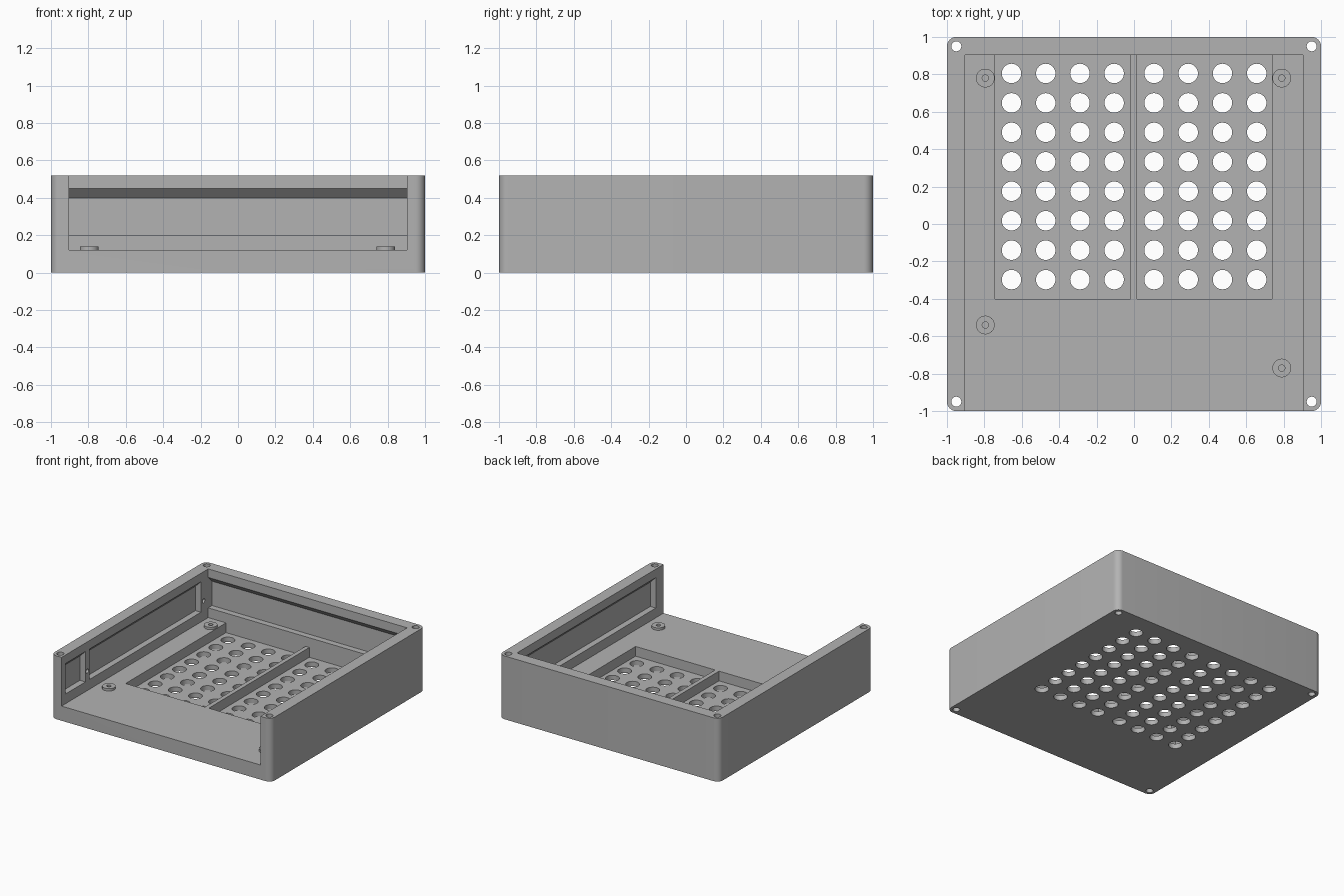
import bpy, bmesh
from math import pi
from mathutils import Matrix, Vector

if "Cube" in bpy.data.objects:
    bpy.data.objects.remove(bpy.data.objects["Cube"], do_unlink=True)

HEIGHT, FLOOR, POCKET, INNER = 0.52, 0.12, 0.04, 0.904

grey = bpy.data.materials.new("matte grey")
grey.use_nodes = True
grey.diffuse_color = (0.45, 0.45, 0.45, 1)
grey.node_tree.nodes["Principled BSDF"].inputs["Base Color"].default_value = (0.45, 0.45, 0.45, 1)


def make_object(name, bm):
    bmesh.ops.recalc_face_normals(bm, faces=bm.faces)
    mesh = bpy.data.meshes.new(name)
    bm.to_mesh(mesh)
    bm.free()
    mesh.materials.append(grey)
    obj = bpy.data.objects.new(name, mesh)
    bpy.context.collection.objects.link(obj)
    return obj


def add_box(bm, low, high):
    low, high = Vector(low), Vector(high)
    matrix = Matrix.Translation((low + high) / 2) @ Matrix.Diagonal((*(high - low), 1))
    return bmesh.ops.create_cube(bm, size=1, matrix=matrix)["verts"]


def add_cylinder(bm, x, y, z0, z1, radius, sides=32):
    bmesh.ops.create_cone(bm, cap_ends=True, segments=sides, radius1=radius, radius2=radius,
                          depth=z1 - z0, matrix=Matrix.Translation((x, y, (z0 + z1) / 2)))


def add_recess(bm, place, start, end):
    # wall recess with a sloped upper edge; place maps (depth, along, z) to a point
    profile = [(-0.05, 0.2), (0.05, 0.2), (0.05, 0.4), (0, 0.45), (-0.05, 0.45)]
    face = bm.faces.new([bm.verts.new(place(d, start, z)) for d, z in profile])
    moved = bmesh.ops.extrude_face_region(bm, geom=[face])["geom"]
    shift = Vector(place(0, end, 0)) - Vector(place(0, start, 0))
    bmesh.ops.translate(bm, vec=shift, verts=[v for v in moved if isinstance(v, bmesh.types.BMVert)])


def cut(target, bm):
    cutter = make_object("cutter", bm)
    cutter.hide_render = True
    mod = target.modifiers.new("cut", "BOOLEAN")
    mod.operation, mod.solver, mod.object = "DIFFERENCE", "EXACT", cutter
    bpy.context.view_layer.objects.active = target
    bpy.ops.object.modifier_apply(modifier=mod.name)
    bpy.data.objects.remove(cutter, do_unlink=True)


# Tray block with rounded upright corners
bm = bmesh.new()
add_box(bm, (-1, -1, 0), (1, 1, HEIGHT))
upright = [e for e in bm.edges if abs(e.verts[0].co.z - e.verts[1].co.z) > 0.1]
bmesh.ops.bevel(bm, geom=upright, offset=0.05, segments=8, profile=0.5, affect="EDGES")
tray = make_object("tray", bm)

# Main cavity, open at the front and top
bm = bmesh.new()
add_box(bm, (-INNER, -1.1, FLOOR), (INNER, INNER, 1))
cut(tray, bm)

# Two sunken floor pockets
bm = bmesh.new()
for x0, x1 in ((-0.742, -0.02), (0.015, 0.738)):
    add_box(bm, (x0, -0.4, POCKET), (x1, INNER, 0.3))
cut(tray, bm)

# Recesses in the back and side walls
bm = bmesh.new()
add_recess(bm, lambda d, a, z: (a, INNER + d, z), -INNER, INNER)
for side, spans in ((-1, ((-0.95, -0.69), (-0.64, 0.81))), (1, ((-0.9, 0.81),))):
    for start, end in spans:
        add_recess(bm, lambda d, a, z: (side * (INNER + d), a, z), start, end)
cut(tray, bm)

# Vent holes, corner screw holes and pilot holes under the standoffs
posts = ((-0.795, 0.78), (0.79, 0.78), (-0.795, -0.54), (0.79, -0.77))
bm = bmesh.new()
for column in range(4):
    for row in range(8):
        for first in (-0.655, 0.107):
            add_cylinder(bm, first + column * 0.183, 0.805 - row * 0.1575, -0.1, 0.1, 0.052)
for x in (-0.95, 0.95):
    for y in (-0.95, 0.95):
        add_cylinder(bm, x, y, -0.1, HEIGHT + 0.1, 0.027, 24)
for x, y in posts:
    add_cylinder(bm, x, y, 0.06, 0.2, 0.017, 16)
cut(tray, bm)

# Small cable holes in the uprights of one side wall
bm = bmesh.new()
for y in (-0.665, 0.845):
    bmesh.ops.create_cone(bm, cap_ends=True, segments=16, radius1=0.017, radius2=0.017, depth=0.1,
                          matrix=Matrix.Translation((-INNER, y, 0.28)) @ Matrix.Rotation(pi / 2, 4, "Y"))
cut(tray, bm)

# Ring standoffs on the floor
standoffs = []
for number, (x, y) in enumerate(posts, 1):
    bm = bmesh.new()
    add_cylinder(bm, x, y, FLOOR, 0.14, 0.05)
    ring = make_object(f"standoff_{number}", bm)
    bm = bmesh.new()
    add_cylinder(bm, x, y, 0.05, 0.2, 0.017, 16)
    cut(ring, bm)
    standoffs.append(ring)

# Smooth curved faces, keep edges sharp
bpy.ops.object.select_all(action="DESELECT")
for obj in [tray, *standoffs]:
    obj.select_set(True)
bpy.context.view_layer.objects.active = tray
bpy.ops.object.shade_smooth_by_angle(angle=pi / 6)
